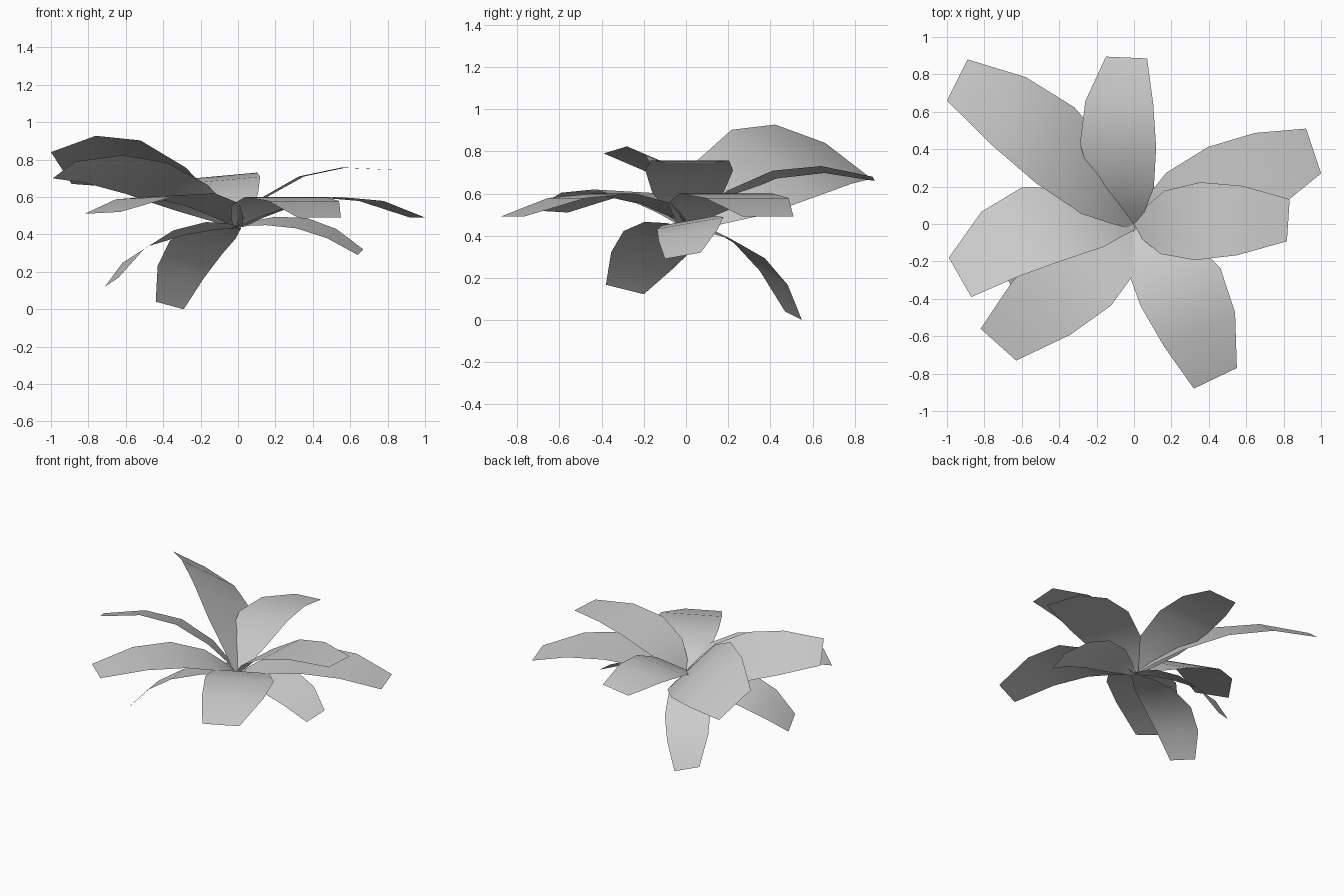
import bpy
from mathutils import Vector

if "Cube" in bpy.data.objects:
    bpy.data.objects.remove(bpy.data.objects["Cube"])

ROOT = Vector((0, 0, 0.44))
# (position along leaf, width relative to the blunt tip)
PROFILE = [(0, 0.25), (0.1, 0.8), (0.25, 1.5), (0.5, 1.85), (0.75, 1.65), (1, 1)]


def leaf(name, mid, tip, side):
    """Arched blade: spine runs root -> mid -> tip, side is the tip edge vector."""
    mid, tip, side = Vector(mid), Vector(tip), Vector(side)
    ctrl = 2 * mid - (ROOT + tip) / 2
    verts = []
    for t, w in PROFILE:
        c = ROOT * (1 - t) ** 2 + ctrl * 2 * t * (1 - t) + tip * t * t
        verts += [c - side * w / 2, c, c + side * w / 2]
    faces = []
    for r in range(len(PROFILE) - 1):
        for k in range(2):
            a = r * 3 + k
            faces.append((a, a + 1, a + 4, a + 3))
    me = bpy.data.meshes.new(name)
    me.from_pydata([tuple(v) for v in verts], [], faces)
    me.update()
    # keep the upper side as the outside
    if sum(p.normal.z for p in me.polygons) < 0:
        me.flip_normals()
    me.shade_smooth()
    ob = bpy.data.objects.new(name, me)
    bpy.context.collection.objects.link(ob)


# upper leaves
leaf("leaf_back_left", (-.42, .42, .745), (-.945, .77, .755), (.11, .22, -.17))
leaf("leaf_back", (-.085, .42, .69), (-.04, .89, .67), (.22, -.01, .02))
leaf("leaf_right_back", (.47, .19, .60), (.96, .39, .49), (.08, -.24, 0))
leaf("leaf_right", (.34, .015, .71), (.825, .02, .745), (-.015, -.225, 0))
leaf("leaf_front_right", (.25, -.34, .60), (.435, -.825, .49), (.23, .11, 0))
leaf("leaf_front_left", (-.30, -.28, .61), (-.725, -.645, .515), (.19, -.17, .01))
leaf("leaf_left", (-.49, 0, .70), (-.93, -.285, .745), (.12, -.21, .09))
# drooping lower leaves
leaf("leaf_low_left", (-.41, -.13, .38), (-.675, -.29, .145), (.07, -.18, .045))
leaf("leaf_low_back", (-.225, .30, .33), (-.365, .51, .02), (.15, .08, -.04))
leaf("leaf_low_right", (.34, .02, .46), (.655, -.015, .305), (-.03, -.17, -.03))
